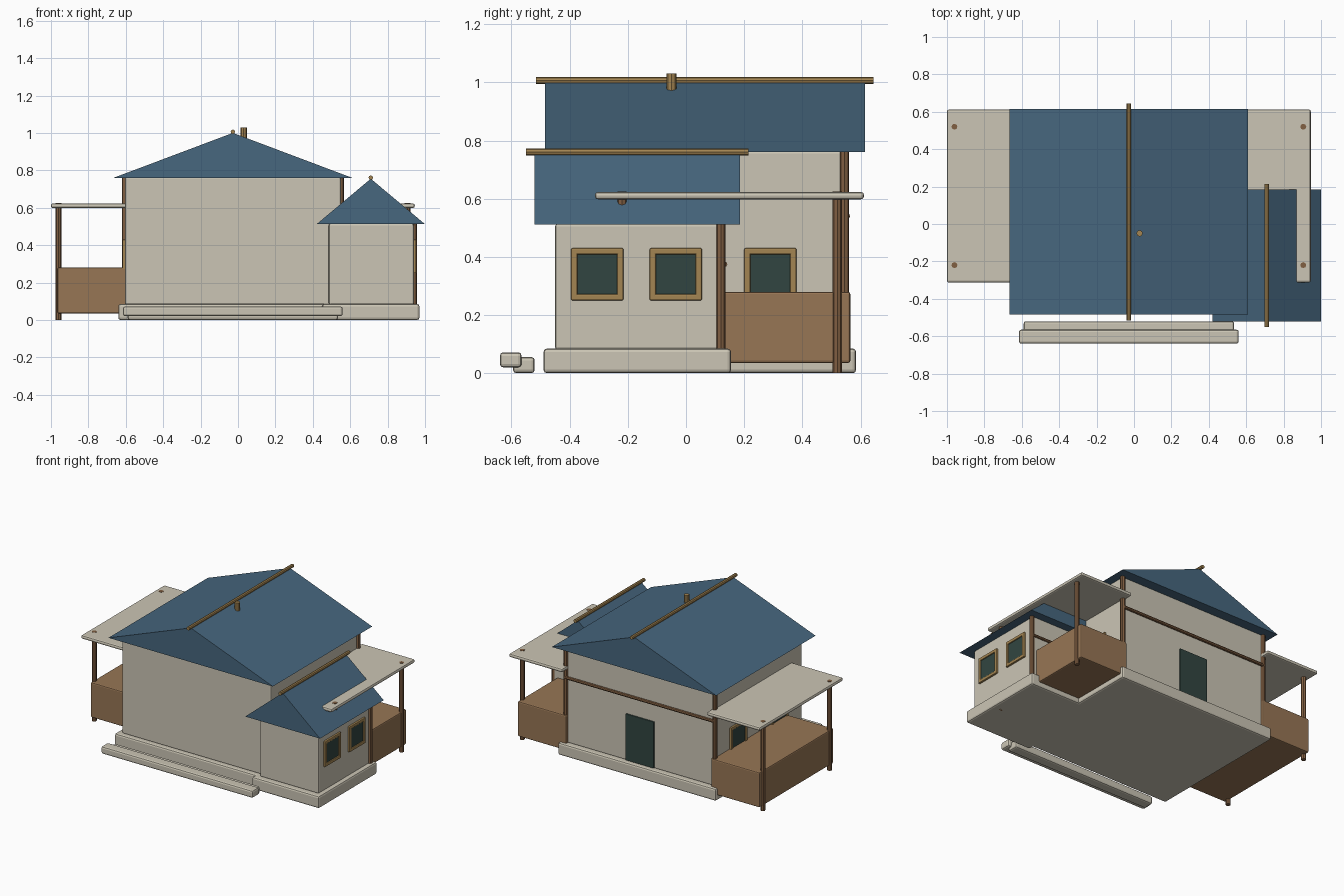
import bpy, bmesh, math
from mathutils import Vector

cube = bpy.data.objects.get("Cube")
if cube:
    bpy.data.objects.remove(cube, do_unlink=True)


def material(name, color):
    m = bpy.data.materials.new(name)
    m.use_nodes = True
    m.diffuse_color = (*color, 1)
    bsdf = m.node_tree.nodes["Principled BSDF"]
    bsdf.inputs["Base Color"].default_value = (*color, 1)
    bsdf.inputs["Roughness"].default_value = 0.8
    return m


PLASTER = material("plaster", (0.60, 0.56, 0.46))
SLATE = material("blue_roof", (0.063, 0.135, 0.21))
WOOD = material("brown_wood", (0.31, 0.18, 0.09))
DARK_WOOD = material("post_wood", (0.22, 0.115, 0.055))
TRIM = material("golden_trim", (0.37, 0.235, 0.085))
GLASS = material("dark_green", (0.031, 0.06, 0.052))


def finish(name, bm, mat):
    bmesh.ops.recalc_face_normals(bm, faces=bm.faces)
    mesh = bpy.data.meshes.new(name)
    bm.to_mesh(mesh)
    bm.free()
    mesh.materials.append(mat)
    ob = bpy.data.objects.new(name, mesh)
    bpy.context.collection.objects.link(ob)
    return ob


def box(name, xs, ys, zs, mat, bevel=0.0):
    """Box between the given limits, with chamfered edges."""
    bm = bmesh.new()
    bmesh.ops.create_cube(bm, size=1)
    for v in bm.verts:
        v.co = [lim[0] + (c + 0.5) * (lim[1] - lim[0])
                for c, lim in zip(v.co, (xs, ys, zs))]
    if bevel:
        bmesh.ops.bevel(bm, geom=bm.edges[:], offset=bevel, segments=2,
                        profile=0.5, affect='EDGES')
    return finish(name, bm, mat)


def pole(name, start, end, radius, mat):
    """Eight-sided rod between two points."""
    a, b = Vector(start), Vector(end)
    bm = bmesh.new()
    bmesh.ops.create_cone(bm, cap_ends=True, segments=8, radius1=radius,
                          radius2=radius, depth=(b - a).length)
    rot = (b - a).to_track_quat('Z', 'Y')
    for v in bm.verts:
        v.co = rot @ v.co + (a + b) / 2
    return finish(name, bm, mat)


def gable(name, xs, ys, zs):
    """Solid triangular prism with its ridge along y, and a ridge pole."""
    mid = sum(xs) / 2
    bm = bmesh.new()
    tri = [bm.verts.new(p) for p in ((xs[0], ys[0], zs[0]),
                                     (xs[1], ys[0], zs[0]),
                                     (mid, ys[0], zs[1]))]
    face = bm.faces.new(tri)
    out = bmesh.ops.extrude_face_region(bm, geom=[face], use_keep_orig=True)
    for v in out["geom"]:
        if isinstance(v, bmesh.types.BMVert):
            v.co.y = ys[1]
    finish(name, bm, SLATE)
    z = zs[1] + 0.006
    pole(name + "_ridge_pole", (mid, ys[0] - 0.03, z), (mid, ys[1] + 0.03, z),
         0.012, TRIM)


def window(name, wall_x, side, y, z=0.34):
    """Framed window on a wall facing +x (side 1) or -x (side -1)."""
    def span(depth):
        return sorted((wall_x - side * 0.012, wall_x + side * depth))
    half, bar = 0.09, 0.022
    for end in (-1, 1):
        a, b = sorted((end * half, end * (half - bar)))
        box(name + "_frame_upright", span(0.013), (y + a, y + b),
            (z - half, z + half), TRIM, 0.005)
        box(name + "_frame_rail", span(0.013), (y - half, y + half),
            (z + a, z + b), TRIM, 0.005)
    box(name + "_pane", span(0.006), (y - 0.075, y + 0.075),
        (z - 0.072, z + 0.072), GLASS, 0.004)


MID = -0.0275    # centre line of the main house

# Foundations and front steps
box("main_foundation", (-0.64, 0.585), (-0.455, 0.585), (0, 0.085), PLASTER, 0.012)
box("wing_foundation", (0.45, 0.97), (-0.49, 0.155), (0, 0.085), PLASTER, 0.012)
box("upper_front_step", (-0.615, 0.56), (-0.64, -0.565), (0.02, 0.072), PLASTER, 0.012)
box("lower_front_step", (-0.59, 0.535), (-0.595, -0.52), (0, 0.056), PLASTER, 0.012)

# Walls and roofs
box("main_walls", (-0.605, 0.55), (-0.42, 0.545), (0.08, 0.765), PLASTER, 0.01)
box("wing_walls", (0.485, 0.94), (-0.45, 0.13), (0.08, 0.515), PLASTER, 0.01)
gable("main_roof", (-0.665, 0.61), (-0.485, 0.615), (0.76, 1.0))
gable("wing_roof", (0.42, 1.0), (-0.52, 0.185), (0.512, 0.755))
pole("roof_vent", (0.03, -0.05, 0.97), (0.03, -0.05, 1.03), 0.017, TRIM)

# Rear corner posts and rails
for x in (-0.605, 0.55):
    pole("main_corner_post", (x, 0.545, 0.08), (x, 0.545, 0.765), 0.016, DARK_WOOD)
pole("main_back_rail", (-0.605, 0.553, 0.54), (0.55, 0.553, 0.54), 0.011, DARK_WOOD)
pole("wing_corner_post", (0.94, 0.12, 0.08), (0.94, 0.12, 0.515), 0.016, DARK_WOOD)
pole("wing_back_rail", (0.55, 0.132, 0.375), (0.94, 0.132, 0.375), 0.01, DARK_WOOD)

# Side porches, mirrored about the main house
for label, s in (("left", 1), ("right", -1)):
    def across(a, b):
        return sorted((MID + s * a, MID + s * b))
    box(label + "_porch_deck", across(0.56, 0.9375), (-0.255, 0.565),
        (0.035, 0.28), WOOD, 0.008)
    box(label + "_porch_roof", across(0.56, 0.9725), (-0.313, 0.612),
        (0.598, 0.623), PLASTER, 0.01)
    for y in (-0.22, 0.52):
        x = MID + s * 0.9325
        pole(label + "_porch_post", (x, y, 0), (x, y, 0.625), 0.016, DARK_WOOD)

# Windows and back door
window("wing_front_window", 0.94, 1, -0.305)
window("wing_rear_window", 0.94, 1, -0.035)
window("main_left_window", 0.55, 1, 0.29)
for y in (-0.165, 0.29):
    window("main_right_window", -0.605, -1, y)
box("back_door", (MID - 0.11, MID + 0.11), (0.53, 0.555), (0.085, 0.41), GLASS, 0.004)
